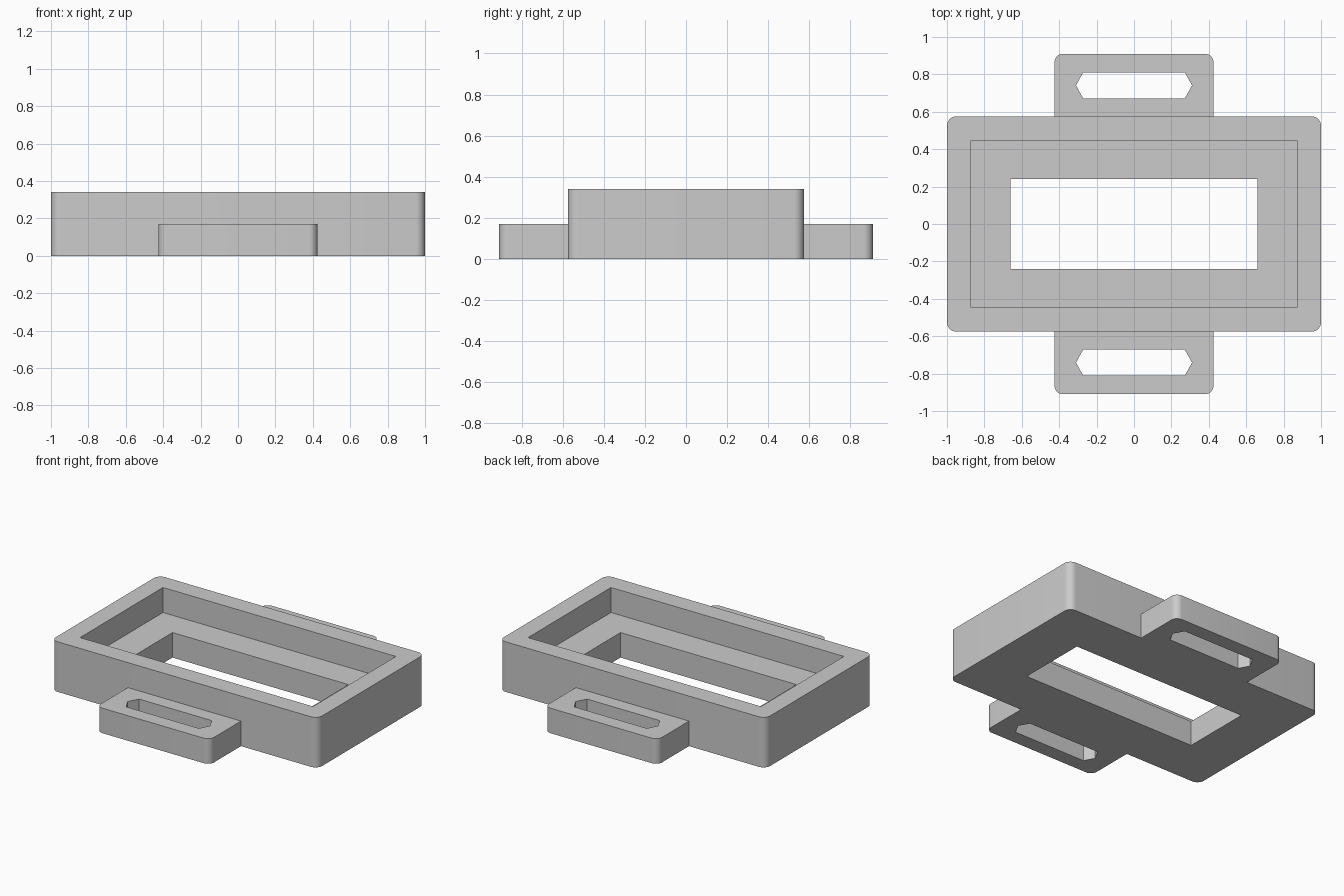
import bpy
import bmesh
from math import cos, sin, pi, radians

if "Cube" in bpy.data.objects:
    bpy.data.objects.remove(bpy.data.objects["Cube"])

# Single matte grey
grey = bpy.data.materials.new("grey plastic")
grey.use_nodes = True
grey.diffuse_color = (0.6, 0.6, 0.6, 1)
grey.node_tree.nodes["Principled BSDF"].inputs["Base Color"].default_value = grey.diffuse_color

HEIGHT, FLOOR = 0.34, 0.17
BODY_Y, TAB_Y = 0.575, 0.91
OVER = 0.1  # cutter overshoot


def rect(x, y0, y1, r_low=0, r_high=0, steps=8):
    """Counter-clockwise rectangle, each end with its own corner radius."""
    points = []
    corners = [(x, y1, 1, 1, r_high), (-x, y1, -1, 1, r_high),
               (-x, y0, -1, -1, r_low), (x, y0, 1, -1, r_low)]
    for quarter, (cx, cy, sx, sy, r) in enumerate(corners):
        if r == 0:
            points.append((cx, cy))
            continue
        for i in range(steps + 1):
            a = (quarter + i / steps) * pi / 2
            points.append((cx - sx * r + r * cos(a), cy - sy * r + r * sin(a)))
    return points


def prism(name, outline, z0, z1):
    bm = bmesh.new()
    face = bm.faces.new([bm.verts.new((x, y, z0)) for x, y in outline])
    top = bmesh.ops.extrude_face_region(bm, geom=[face])["geom"]
    for v in top:
        if isinstance(v, bmesh.types.BMVert):
            v.co.z = z1
    bmesh.ops.recalc_face_normals(bm, faces=bm.faces)
    mesh = bpy.data.meshes.new(name)
    bm.to_mesh(mesh)
    bm.free()
    mesh.materials.append(grey)
    obj = bpy.data.objects.new(name, mesh)
    bpy.context.collection.objects.link(obj)
    return obj


def cut(obj, cutters):
    """Subtract the cutters, bake the result and discard them."""
    for cutter in cutters:
        cutter.hide_render = True
        mod = obj.modifiers.new("cut", 'BOOLEAN')
        mod.operation, mod.solver, mod.object = 'DIFFERENCE', 'EXACT', cutter
    graph = bpy.context.evaluated_depsgraph_get()
    mesh = bpy.data.meshes.new_from_object(obj.evaluated_get(graph))
    obj.modifiers.clear()
    obj.data = mesh
    for cutter in cutters:
        bpy.data.objects.remove(cutter)


def smooth(obj):
    bpy.ops.object.select_all(action='DESELECT')
    obj.select_set(True)
    bpy.context.view_layer.objects.active = obj
    bpy.ops.object.shade_smooth_by_angle(angle=radians(30))


# Frame: rounded block with a stepped pocket and a window through the floor
frame = prism("frame", rect(1, -BODY_Y, BODY_Y, 0.05, 0.05), 0, HEIGHT)
cut(frame, [
    prism("pocket_cutter", rect(0.875, -0.445, 0.445), FLOOR, HEIGHT + OVER),
    prism("window_cutter", rect(0.66, -0.24, 0.24), -OVER, HEIGHT),
])
smooth(frame)

# Strap tabs: rounded outer corners and a pointed slot
for name, side in (("back_tab", 1), ("front_tab", -1)):
    if side > 0:
        outline = rect(0.425, BODY_Y, TAB_Y, 0, 0.045)
    else:
        outline = rect(0.425, -TAB_Y, -BODY_Y, 0.045, 0)
    tab = prism(name, outline, 0, FLOOR)
    mid, half = side * 0.741, 0.069
    slot = [(0.31, mid), (0.272, mid + half), (-0.272, mid + half),
            (-0.31, mid), (-0.272, mid - half), (0.272, mid - half)]
    cut(tab, [prism("slot_cutter", slot, -OVER, FLOOR + OVER)])
    smooth(tab)
